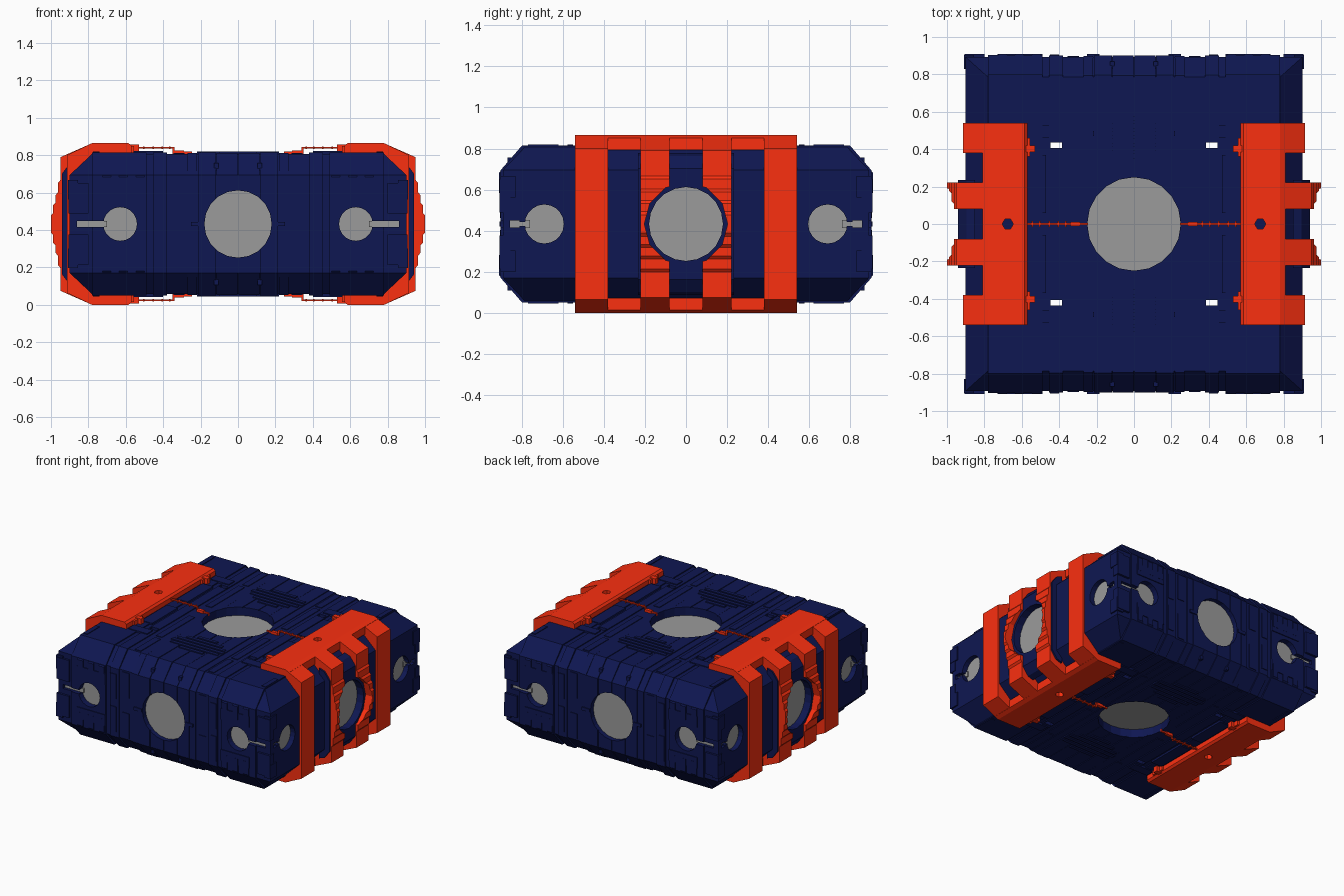
import bpy, bmesh
from math import sin, cos, pi
from itertools import product

if "Cube" in bpy.data.objects:
    bpy.data.objects.remove(bpy.data.objects["Cube"])

ZC = 0.4325  # mid height: everything is modelled around this plane


def material(name, rgb):
    m = bpy.data.materials.new(name)
    m.diffuse_color = (*rgb, 1)
    m.use_nodes = True
    m.node_tree.nodes["Principled BSDF"].inputs["Base Color"].default_value = m.diffuse_color
    return m


NAVY = material("navy", (0.0047, 0.0086, 0.084))
RED = material("red", (0.96, 0.029, 0.005))
GREY = material("grey", (0.326, 0.326, 0.326))


def finish(name, bm, mat):
    bmesh.ops.recalc_face_normals(bm, faces=bm.faces)
    me = bpy.data.meshes.new(name)
    bm.to_mesh(me)
    bm.free()
    ob = bpy.data.objects.new(name, me)
    ob.location.z = ZC
    bpy.context.collection.objects.link(ob)
    if mat:
        me.materials.append(mat)
    return ob


def loft(bm, rings):
    bm.faces.new(rings[0])
    bm.faces.new(rings[-1][::-1])
    n = len(rings[0])
    for a, b in zip(rings, rings[1:]):
        for i in range(n):
            bm.faces.new((a[i], b[i], b[(i + 1) % n], a[(i + 1) % n]))


def prisms(name, parts, mat=None):
    """Each part: (profile, axis, low, high, mirror axes), all joined in one object."""
    bm = bmesh.new()
    for pts, axis, lo, hi, mirror in parts:
        for s in product(*[(1, -1) if a in mirror else (1,) for a in "xyz"]):
            rings = []
            for t in (lo, hi):
                co = [{"x": (t, p, q), "y": (p, t, q), "z": (p, q, t)}[axis] for p, q in pts]
                rings.append([bm.verts.new([c * k for c, k in zip(v, s)]) for v in co])
            loft(bm, rings)
    return finish(name, bm, mat)


def box(x0, x1, y0, y1, h0, h1, mirror):
    return ([(x0, y0), (x1, y0), (x1, y1), (x0, y1)], "z", h0, h1, mirror)


def disc(r, axis, lo, hi, mirror, p=0, n=20):
    pts = [(p + r * cos(2 * pi * i / n), r * sin(2 * pi * i / n)) for i in range(n)]
    return (pts, axis, lo, hi, mirror)


def updown(half):
    """Close an upper half profile with its reflection."""
    return half + [(p, -q) for p, q in reversed(half)]


def carve(obs, cutters):
    for ob, c in product(obs, cutters):
        m = ob.modifiers.new("cut", "BOOLEAN")
        m.operation, m.solver, m.object = "DIFFERENCE", "EXACT", c
        dg = bpy.context.evaluated_depsgraph_get()
        me = bpy.data.meshes.new_from_object(ob.evaluated_get(dg))
        ob.modifiers.clear()
        if len(me.polygons) > 5:  # ignore a failed cut
            ob.data = me
    for c in cutters:
        bpy.data.objects.remove(c)


# Chamfered main body
bm = bmesh.new()
loft(bm, [[bm.verts.new((x * sx, y * sy, h)) for sx, sy in ((1, 1), (-1, 1), (-1, -1), (1, -1))]
          for x, y, h in ((0.78, 0.785, -0.375), (0.90, 0.892, -0.262),
                          (0.90, 0.892, 0.262), (0.78, 0.785, 0.375))])
core = finish("main_body", bm, NAVY)


# Armour bands wrapping front, top, back and bottom
def wrap(e):
    q = [(0.895 + e, 0.262), (0.79 + e, 0.375 + e)]
    return q + [(-p, h) for p, h in q[::-1]] + [(-p, -h) for p, h in q] + [(p, -h) for p, h in q[::-1]]


bands = prisms("armour_bands", [(wrap(e), "x", a, b, "x") for a, b, e in (
    (0.003, 0.114, 0.005), (0.118, 0.215, 0.007), (0.219, 0.27, 0.004),
    (0.38, 0.454, 0.007), (0.49, 0.78, 0.008))], NAVY)

# Raised block behind each clamp
side = prisms("side_block", [(updown([(0.85, 0.345), (0.895, 0.33), (0.94, 0.27)]),
                              "y", -0.235, 0.235, "x")], NAVY)

# Port recesses, corner slots and four through holes
ports = prisms("port_cutter", [
    disc(0.25, "z", 0.31, 0.6, "z"),
    disc(0.18, "y", 0.85, 1.1, "y"),
    disc(0.18, "x", 0.875, 1.1, "x"),
    disc(0.09, "y", 0.84, 1.1, "xy", 0.63),
    disc(0.095, "x", 0.84, 1.1, "xy", 0.69)])
holes = prisms("hole_cutter", [box(0.385, 0.447, 0.405, 0.437, -0.6, 0.6, "xy")])
front_slots = prisms("slot_cutter", [box(0.66, 0.86, 0.866, 1.1, -0.015, 0.015, "xy")])
side_slots = prisms("slot_cutter", [box(0.868, 1.1, 0.72, 0.815, -0.009, 0.009, "xy")])
side_ends = prisms("slot_cutter", [box(0.868, 1.1, 0.812, 0.858, -0.018, 0.018, "xy")])
carve([core, bands, side], [ports, holes, front_slots, side_slots, side_ends])

# Grey port faces and slot floors
prisms("port_discs", [
    disc(0.252, "z", 0.30, 0.318, "z"),
    disc(0.181, "y", 0.84, 0.865, "y"),
    disc(0.181, "x", 0.86, 0.885, "x"),
    disc(0.091, "y", 0.83, 0.858, "xy", 0.63),
    disc(0.096, "x", 0.83, 0.862, "xy", 0.69)], GREY)
prisms("slot_floors", [
    box(0.70, 0.861, 0.83, 0.870, -0.016, 0.016, "xy"),
    box(0.83, 0.872, 0.76, 0.859, -0.019, 0.019, "xy")], GREY)

# Stepped plates on the four corners and the teeth over the front and back edges
tooth = [(0.88, 0.15), (0.91, 0.15), (0.91, 0.25), (0.835, 0.338), (0.815, 0.32), (0.88, 0.24)]
prisms("corner_plates", [
    box(0.80, 0.906, 0.855, 0.908, 0.055, 0.22, "xyz"),
    box(0.855, 0.910, 0.83, 0.903, 0.13, 0.235, "xyz"),
    box(0.49, 0.73, 0.89, 0.909, 0.115, 0.20, "xyz"),
    box(0.40, 0.45, 0.89, 0.907, 0.03, 0.22, "xyz"),
    *[(tooth, "x", a, a + 0.045, "xyz") for a in (0.50, 0.59, 0.68)]], NAVY)
prisms("front_studs", [
    box(0.105, 0.128, 0.80, 0.87, 0.28, 0.325, "xyz"),
    box(0.185, 0.25, 0.89, 0.908, -0.012, 0.012, "xy"),
    box(0.295, 0.355, 0.885, 0.897, 0.06, 0.25, "xyz")], NAVY)

# Low relief panels on the top and bottom
prisms("deck_panels", [
    box(0.285, 0.335, 0.53, 0.77, 0.36, 0.380, "xyz"),
    box(0.295, 0.345, 0.10, 0.50, 0.36, 0.380, "xyz"),
    box(0.40, 0.56, 0.46, 0.53, 0.37, 0.389, "xyz"),
    box(0.47, 0.56, 0.06, 0.37, 0.37, 0.389, "xyz"),
    box(0.74, 0.775, 0.62, 0.77, 0.37, 0.388, "xyz")], NAVY)
prisms("deck_louvres", [
    box(-w, w, y, y + 0.026, 0.37, 0.388, "yz")
    for w, y in ((0.08, 0.35), (0.15, 0.39), (0.20, 0.43), (0.22, 0.47), (0.20, 0.51), (0.10, 0.55))], NAVY)

# Clamp rails, top and bottom of both sides, with a hexagonal bolt hole
rail_profile = [(0.57, 0.36), (0.57, 0.418), (0.585, 0.4325), (0.78, 0.4325), (0.81, 0.419), (0.81, 0.36)]
rails = prisms("clamp_rail", [(rail_profile, "y", -0.54, 0.54, "xz")], RED)
hexes = [([(0.675 + 0.03 * cos(i * pi / 3), 0.03 * sin(i * pi / 3)) for i in range(6)], "z", 0.3, 0.6, "xz")]
carve([rails], [prisms("bolt_cutter", hexes)])
prisms("rail_tabs", [box(0.53, 0.60, 0.385, 0.42, 0.375, 0.425, "xyz"),
                     box(0.555, 0.60, 0.36, 0.46, 0.375, 0.418, "xyz")], RED)


# Clamp straps: C shaped sections running down the side
def strap(outer):
    top = [(0.76, 0.36), (0.76, 0.43), (0.78, 0.432)] + outer
    return updown(top) + [(0.86, -0.30), (0.86, 0.30)]


prisms("outer_strap", [(strap([(0.915, 0.368)]), "y", 0.38, 0.54, "xy")], RED)
steps = [(0.95, 0.357), (0.95, 0.235), (0.962, 0.22), (0.962, 0.17), (0.975, 0.155),
         (0.975, 0.115), (0.988, 0.10), (0.988, 0.06), (1.0, 0.045)]
inner = prisms("inner_strap", [(strap(steps), "y", 0.08, 0.222, "xy")], RED)
carve([inner], [prisms("ring_cutter", [disc(0.203, "x", 0.8, 1.2, "x", n=12)])])

# Thin cable from each rail to the central port
prisms("cable", [
    box(0.34, 0.60, -0.006, 0.006, 0.404, 0.412, "xz"),
    box(0.34, 0.35, -0.006, 0.006, 0.365, 0.412, "xz"),
    box(0.245, 0.35, -0.006, 0.006, 0.366, 0.388, "xz"),
    box(0.29, 0.34, -0.012, 0.012, 0.366, 0.394, "xz"),
    *[box(x, x + 0.008, -0.016, 0.016, 0.402, 0.414, "xz") for x in (0.36, 0.40, 0.45, 0.50, 0.54)]], RED)
